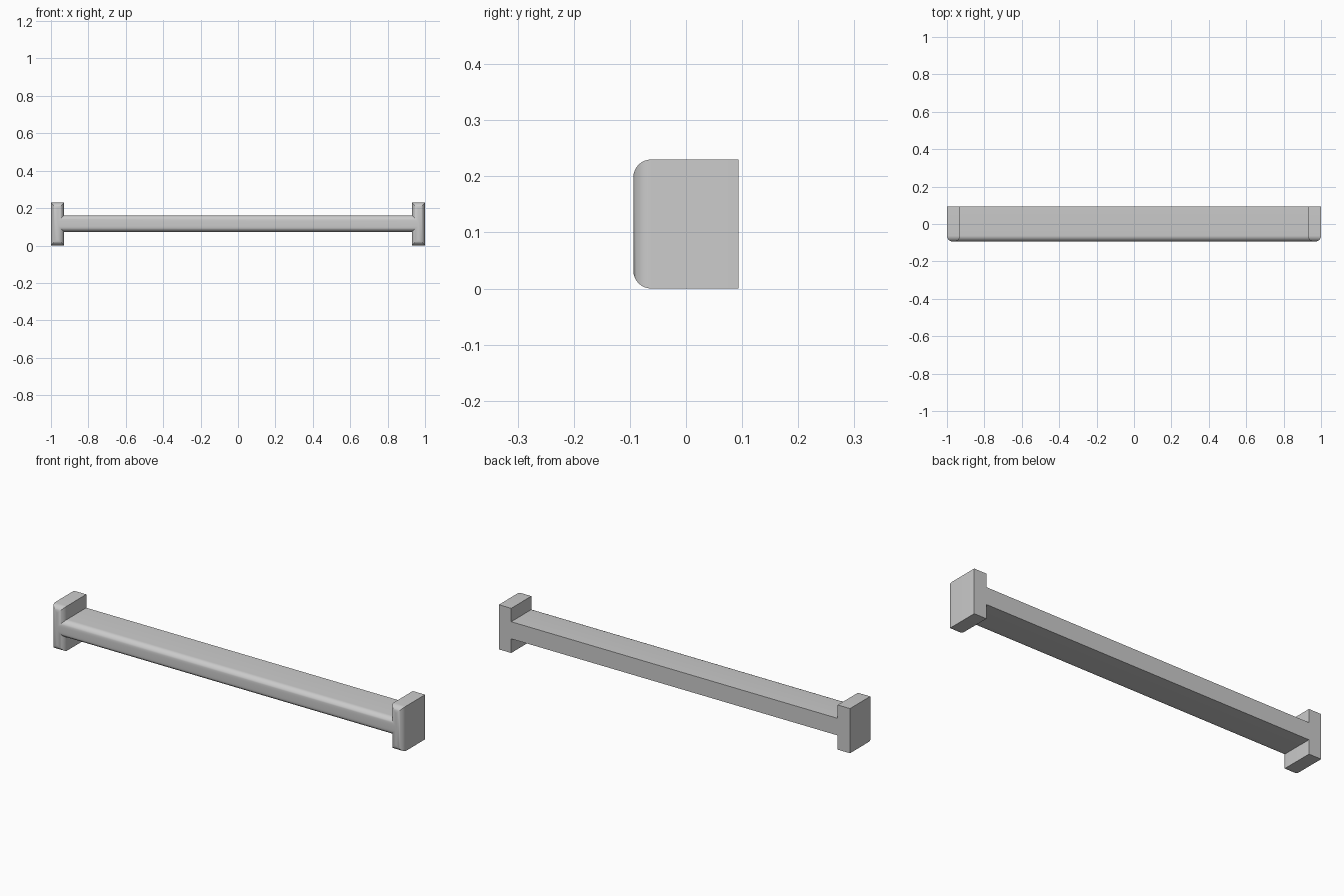
import bpy
import bmesh

if "Cube" in bpy.data.objects:
    bpy.data.objects.remove(bpy.data.objects["Cube"], do_unlink=True)

HALF_DEPTH = 0.094
HEIGHT = 0.23
BAR_LOW, BAR_HIGH = 0.073, 0.161
INNER = 0.93
FILLET = 0.032

grey = bpy.data.materials.new("plain grey")
grey.use_nodes = True
colour = (0.6, 0.6, 0.6, 1)
grey.diffuse_color = colour
grey.node_tree.nodes["Principled BSDF"].inputs["Base Color"].default_value = colour

# Outline: right half listed upwards, left half mirrored downwards
right = [(INNER, BAR_LOW), (INNER, 0), (1, 0), (1, HEIGHT), (INNER, HEIGHT), (INNER, BAR_HIGH)]
outline = right + [(-x, z) for x, z in reversed(right)]

# Extrude the outline from front to back
bm = bmesh.new()
front = bm.faces.new([bm.verts.new((x, -HALF_DEPTH, z)) for x, z in outline])
rim = list(front.edges)
back = bmesh.ops.extrude_face_region(bm, geom=[front], use_keep_orig=True)
bmesh.ops.translate(bm, vec=(0, 2 * HALF_DEPTH, 0),
                    verts=[v for v in back["geom"] if isinstance(v, bmesh.types.BMVert)])
bmesh.ops.recalc_face_normals(bm, faces=bm.faces)

# Round the whole front rim
bmesh.ops.bevel(bm, geom=rim, offset=FILLET, offset_type='OFFSET',
                segments=8, profile=0.5, affect='EDGES', clamp_overlap=False)
bmesh.ops.recalc_face_normals(bm, faces=bm.faces)

mesh = bpy.data.meshes.new("crossbar_with_end_blocks")
bm.to_mesh(mesh)
bm.free()
mesh.materials.append(grey)
bar = bpy.data.objects.new("crossbar_with_end_blocks", mesh)
bpy.context.collection.objects.link(bar)

# Smooth fillets, sharp corners
bpy.ops.object.select_all(action='DESELECT')
bar.select_set(True)
bpy.context.view_layer.objects.active = bar
bpy.ops.object.shade_smooth_by_angle(angle=0.5)
